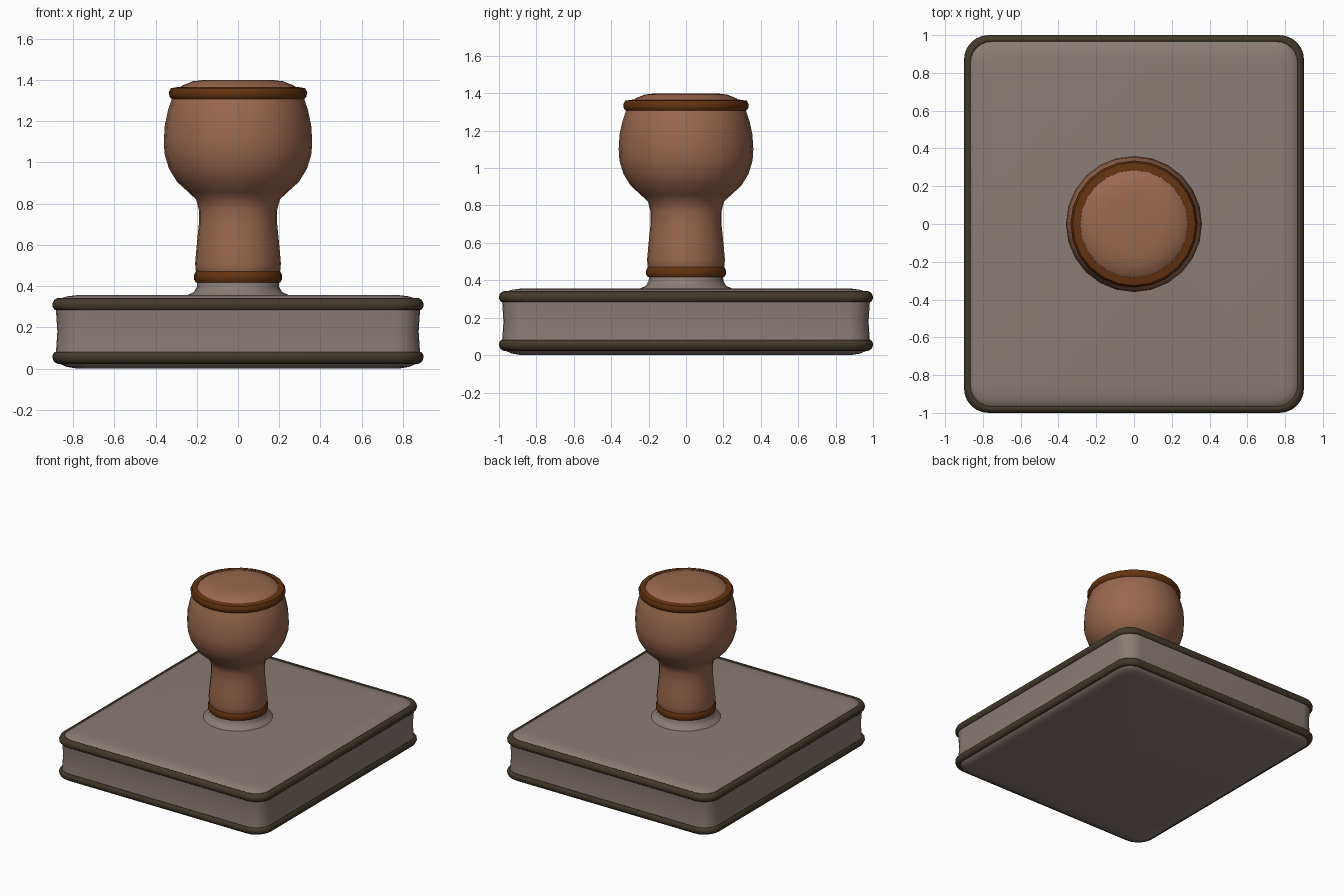
import bpy, bmesh, math

if "Cube" in bpy.data.objects:
    bpy.data.objects.remove(bpy.data.objects["Cube"])


def material(name, srgb):
    m = bpy.data.materials.new(name)
    lin = [((c / 255 + 0.055) / 1.055) ** 2.4 for c in srgb]
    m.diffuse_color = (*lin, 1)
    m.use_nodes = True
    m.node_tree.nodes["Principled BSDF"].inputs["Base Color"].default_value = m.diffuse_color
    return m


GREY = material("warm grey", (138, 124, 118))
DARK = material("dark olive trim", (66, 57, 43))
WOOD = material("brown wood", (154, 104, 79))
TRIM = material("dark brown trim", (100, 51, 16))


def circle(r, n=24):
    return [(r * math.cos(2 * math.pi * i / n), r * math.sin(2 * math.pi * i / n)) for i in range(n)]


def rounded_rect(inset, radius=0.13, steps=6):
    """Footprint of the base, shrunk by inset."""
    pts = []
    r = max(radius - inset * 0.5, 0.03)
    hx, hy = 0.9 - inset - r, 1.0 - inset - r
    for k, (sx, sy) in enumerate([(1, 1), (-1, 1), (-1, -1), (1, -1)]):
        for i in range(steps + 1):
            a = math.pi / 2 * (k + i / steps)
            pts.append((sx * hx + r * math.cos(a), sy * hy + r * math.sin(a)))
    return pts


def loft(name, section, profile, mat, closed=False, angle=50):
    """Stack sections along (size, z) pairs; closed makes a ring, otherwise ends are capped."""
    bm = bmesh.new()
    rings = [[bm.verts.new((x, y, z)) for x, y in section(s)] for s, z in profile]
    n = len(rings[0])
    pairs = list(zip(rings, rings[1:])) + ([(rings[-1], rings[0])] if closed else [])
    for a, b in pairs:
        for i in range(n):
            j = (i + 1) % n
            bm.faces.new((a[i], a[j], b[j], b[i]))
    if not closed:
        bm.faces.new(rings[0][::-1])
        bm.faces.new(rings[-1])
    bmesh.ops.recalc_face_normals(bm, faces=bm.faces)
    me = bpy.data.meshes.new(name)
    bm.to_mesh(me)
    bm.free()
    me.materials.append(mat)
    ob = bpy.data.objects.new(name, me)
    bpy.context.collection.objects.link(ob)
    bpy.ops.object.select_all(action='DESELECT')
    ob.select_set(True)
    bpy.context.view_layer.objects.active = ob
    bpy.ops.object.shade_smooth_by_angle(angle=math.radians(angle))
    return ob


# Base block with slightly waisted sides and softened top and bottom
loft("base", rounded_rect,
     [(0.12, 0.0), (0.07, 0.008), (0.03, 0.025), (0.015, 0.055), (0.018, 0.09), (0.024, 0.18),
      (0.018, 0.27), (0.015, 0.305), (0.03, 0.335), (0.07, 0.35), (0.12, 0.356)], GREY)

# Dark beads around the lower and upper edges
for name, z, flip in (("lower_edge_trim", 0.055, -1), ("upper_edge_trim", 0.31, 1)):
    loft(name, rounded_rect,
         [(0.03, z - 0.022 * flip), (0.012, z - 0.026 * flip), (0.002, z - 0.014 * flip),
          (0.0, z + 0.003 * flip), (0.008, z + 0.022 * flip), (0.024, z + 0.032 * flip),
          (0.034, z + 0.027 * flip), (0.04, z)], DARK, closed=True, angle=60)

# Grey neck flaring out of the base
loft("neck", circle, [(0.25, 0.345), (0.245, 0.357), (0.215, 0.37), (0.2, 0.395), (0.195, 0.45)], GREY)

# Turned wooden handle
loft("handle", circle,
     [(0.195, 0.45), (0.205, 0.475), (0.208, 0.51), (0.2, 0.6), (0.19, 0.7), (0.19, 0.77),
      (0.203, 0.82), (0.24, 0.855), (0.295, 0.905), (0.335, 0.97), (0.356, 1.04),
      (0.36, 1.1), (0.355, 1.18), (0.34, 1.25), (0.32, 1.31), (0.3, 1.35),
      (0.27, 1.373), (0.22, 1.393), (0.16, 1.4)], WOOD)

# Dark brown rings at the foot and crown of the handle
loft("handle_foot_ring", circle,
     [(0.18, 0.418), (0.205, 0.418), (0.213, 0.432), (0.213, 0.455), (0.205, 0.47), (0.18, 0.472)],
     TRIM, closed=True)
loft("handle_crown_ring", circle,
     [(0.28, 1.31), (0.32, 1.306), (0.332, 1.318), (0.336, 1.34), (0.325, 1.36), (0.285, 1.366)],
     TRIM, closed=True)
